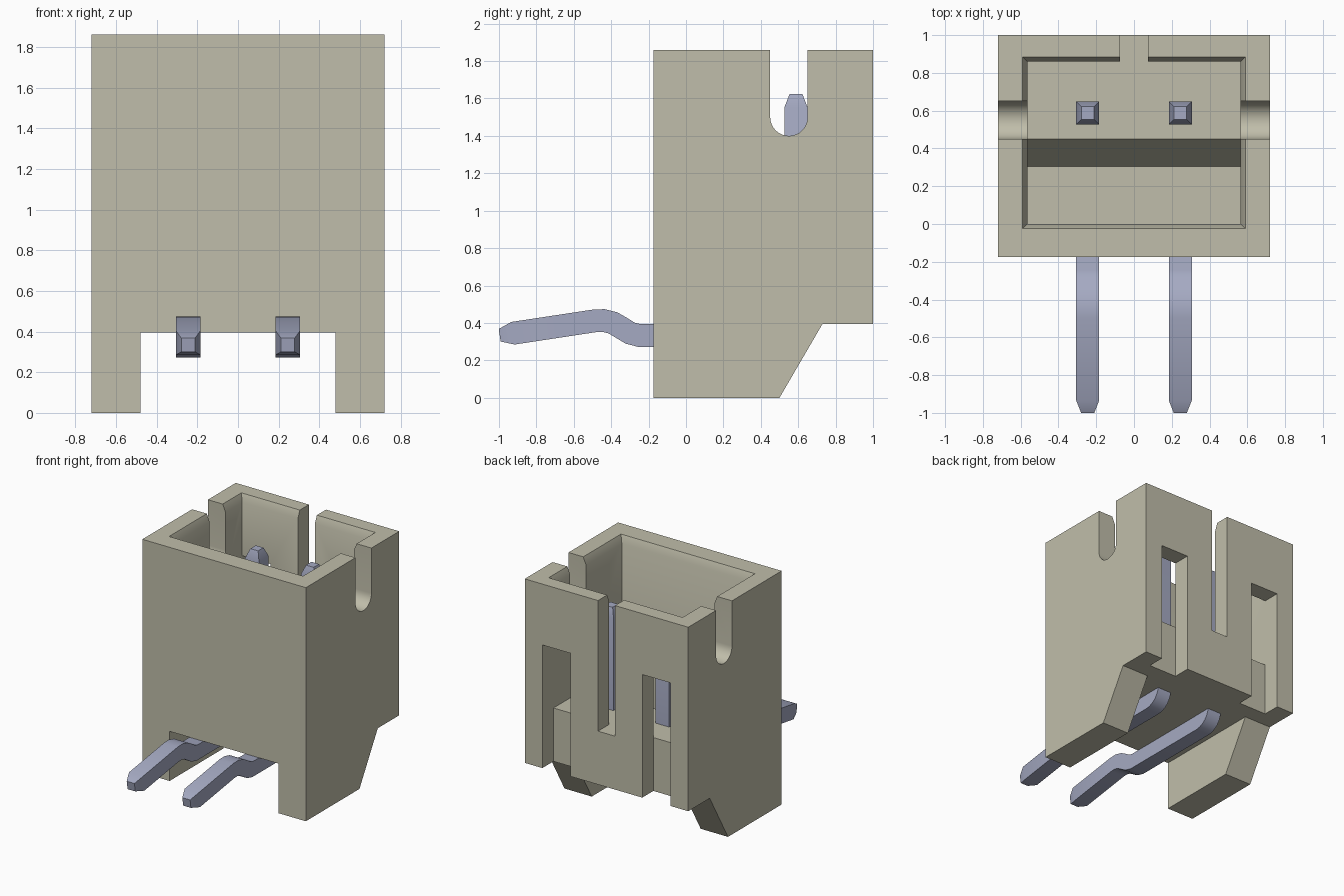
import bpy, bmesh, math
from mathutils import Vector

if "Cube" in bpy.data.objects:
    bpy.data.objects.remove(bpy.data.objects["Cube"], do_unlink=True)


def material(name, rgb):
    m = bpy.data.materials.new(name)
    m.use_nodes = True
    m.diffuse_color = (*rgb, 1)
    m.node_tree.nodes["Principled BSDF"].inputs["Base Color"].default_value = (*rgb, 1)
    return m


plastic = material("ivory plastic", (0.53, 0.515, 0.405))
metal = material("blue grey metal", (0.375, 0.40, 0.54))


def loft(name, rings, mat):
    """Closed solid through a list of point rings."""
    bm = bmesh.new()
    rows = [[bm.verts.new(p) for p in ring] for ring in rings]
    n = len(rows[0])
    for a, b in zip(rows, rows[1:]):
        for i in range(n):
            j = (i + 1) % n
            bm.faces.new((a[i], a[j], b[j], b[i]))
    bm.faces.new(rows[0][::-1])
    bm.faces.new(rows[-1])
    bmesh.ops.recalc_face_normals(bm, faces=bm.faces)
    mesh = bpy.data.meshes.new(name)
    bm.to_mesh(mesh)
    bm.free()
    mesh.materials.append(mat)
    ob = bpy.data.objects.new(name, mesh)
    bpy.context.collection.objects.link(ob)
    return ob


def prism(name, profile, x0, x1):
    """Extrude a (y, z) profile along x."""
    return loft(name, [[(x, y, z) for y, z in profile] for x in (x0, x1)], plastic)


def box(name, x0, x1, y0, y1, z0, z1):
    return prism(name, [(y0, z0), (y1, z0), (y1, z1), (y0, z1)], x0, x1)


def rect(x, y0, y1, z):
    return [(-x, y0, z), (x, y0, z), (x, y1, z), (-x, y1, z)]


def smooth(ob):
    bpy.ops.object.select_all(action='DESELECT')
    ob.select_set(True)
    bpy.context.view_layer.objects.active = ob
    bpy.ops.object.shade_smooth_by_angle(angle=math.radians(32))


# Housing: side profile with sloped feet
TOP, BASE, FLOOR = 1.86, 0.395, 0.82
housing = prism("housing", [(-0.175, 0), (0.5, 0), (0.73, BASE), (1, BASE),
                            (1, TOP), (-0.175, TOP)], -0.72, 0.72)

# Cutters: gap between feet, stepped cavity, bevelled rim, key slot
cutters = [
    box("foot_gap", -0.48, 0.48, -1, 2, -1, BASE),
    prism("cavity", [(0, 0.55), (0.305, 0.55), (0.45, FLOOR), (0.86, FLOOR),
                     (0.86, 2), (0, 2)], -0.565, 0.565),
    loft("rim_bevel", [rect(0.565, 0, 0.86, TOP - 0.06),
                       rect(0.59, -0.025, 0.885, TOP),
                       rect(0.59, -0.025, 0.885, TOP + 0.1)], plastic),
    box("key_slot", -0.075, 0.075, 0.7, 1.2, FLOOR, 2),
]
# Round-bottomed notch through both side walls
arc = [(0.55 - 0.1 * math.cos(math.pi * i / 16), 1.5 - 0.1 * math.sin(math.pi * i / 16))
       for i in range(17)]
cutters.append(prism("side_notch", [(0.45, 2)] + arc + [(0.65, 2)], -1, 1))
# Rear windows, open at the bottom
for s in (-1, 1):
    a, b = sorted((s * 0.315, s * 0.565))
    cutters.append(box("window", a, b, 0.86, 1.2, 0.2, 1.375))

for c in cutters:
    mod = housing.modifiers.new(c.name, 'BOOLEAN')
    mod.operation, mod.solver, mod.object = 'DIFFERENCE', 'EXACT', c
    c.hide_render = True
bpy.context.view_layer.update()
cut_mesh = bpy.data.meshes.new_from_object(
    housing.evaluated_get(bpy.context.evaluated_depsgraph_get()))
housing.modifiers.clear()
housing.data = cut_mesh
for c in cutters:
    bpy.data.objects.remove(c, do_unlink=True)
smooth(housing)

# Pins: square bar swept along a bent centre line, with tapered ends
H, R, Y, Z = 0.061, 0.08, 0.588, 0.333
path = [(Y, 1.625), (Y, 1.555)]
path += [(Y - R + R * math.cos(t), Z + R - R * math.sin(t))
         for t in (math.pi / 2 * i / 6 for i in range(7))]
path += [(-0.25, Z), (-0.30, 0.346), (-0.345, 0.374), (-0.39, 0.400),
         (-0.44, 0.413), (-0.49, 0.411), (-0.925, 0.345), (-0.996, 0.334)]
pts = [Vector(p) for p in path]
for side, s in (("left", 1), ("right", -1)):
    rings = []
    for i, p in enumerate(pts):
        dirs = []
        if i > 0:
            dirs.append((p - pts[i - 1]).normalized())
        if i < len(pts) - 1:
            dirs.append((pts[i + 1] - p).normalized())
        t = sum(dirs, Vector((0, 0))).normalized()
        n = Vector((-t.y, t.x))
        h = 0.034 if i in (0, len(pts) - 1) else H
        rings.append([(s * 0.245 + u * h, p.x + n.x * v * h, p.y + n.y * v * h)
                      for u, v in ((-1, -1), (1, -1), (1, 1), (-1, 1))])
    smooth(loft(side + "_pin", rings, metal))
